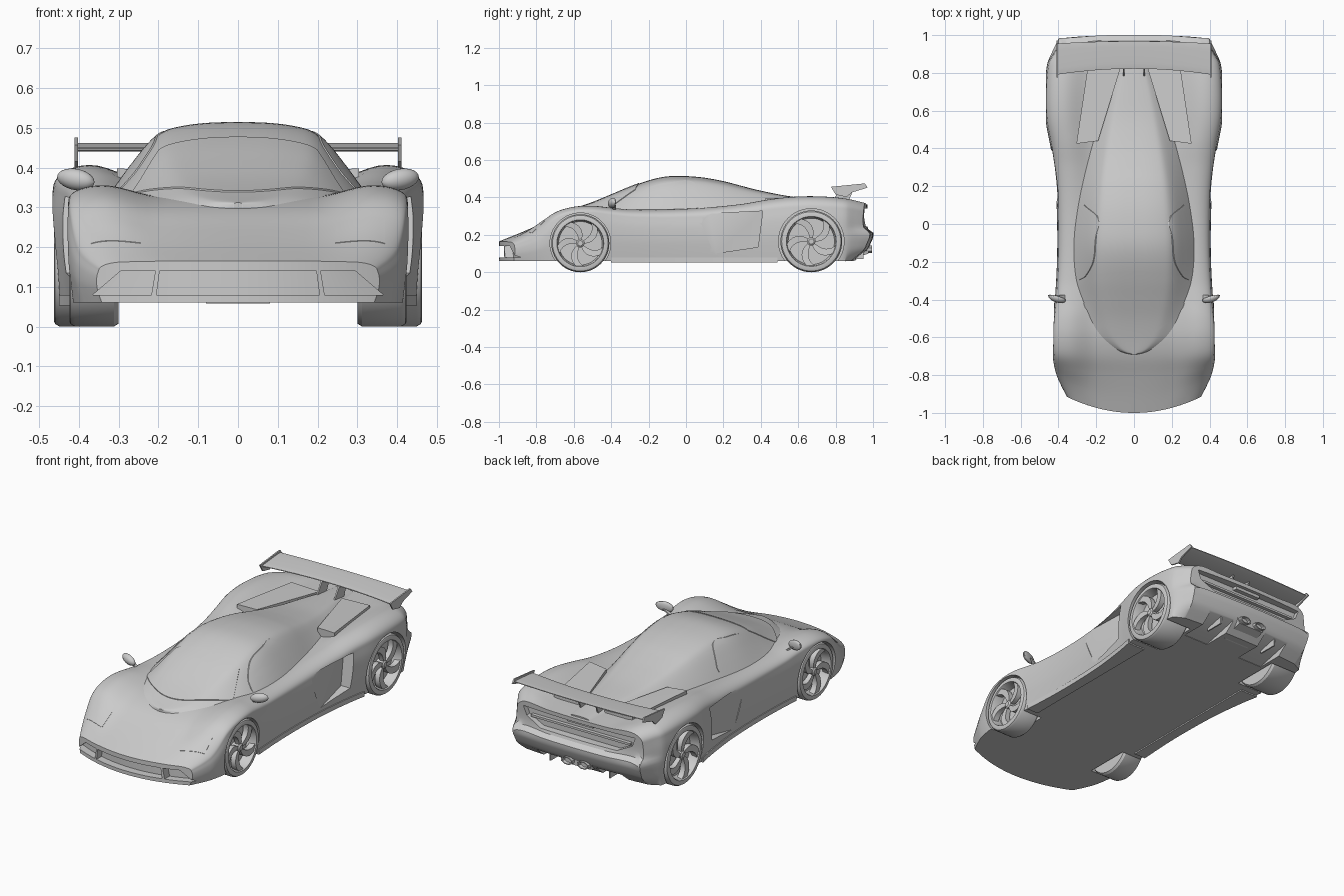
import bpy, bmesh
from math import sin, cos, pi, sqrt

if "Cube" in bpy.data.objects:
    bpy.data.objects.remove(bpy.data.objects["Cube"])

def lerp(a, b, t): return a + (b - a) * t
def clamp(t): return max(0.0, min(1.0, t))
def smooth(t):
    t = clamp(t)
    return t * t * (3 - 2 * t)

def curve(*p):
    """Smooth interpolation through (key, value) points."""
    def slope(i):
        a, b = p[max(i - 1, 0)], p[min(i + 1, len(p) - 1)]
        return (b[1] - a[1]) / (b[0] - a[0])
    def f(x):
        x = max(p[0][0], min(p[-1][0], x))
        i = next(k for k in range(len(p) - 1) if x <= p[k + 1][0])
        (x0, y0), (x1, y1) = p[i], p[i + 1]
        h = x1 - x0
        t = (x - x0) / h
        return ((2*t**3 - 3*t**2 + 1) * y0 + (t**3 - 2*t*t + t) * h * slope(i)
                + (3*t*t - 2*t**3) * y1 + (t**3 - t*t) * h * slope(i + 1))
    return f

def finish(name, bm, mirror=False):
    bmesh.ops.remove_doubles(bm, verts=bm.verts, dist=1e-5)
    bmesh.ops.recalc_face_normals(bm, faces=bm.faces)
    if mirror:
        g = bmesh.ops.duplicate(bm, geom=bm.verts[:] + bm.edges[:] + bm.faces[:])["geom"]
        for v in g:
            if isinstance(v, bmesh.types.BMVert): v.co.x *= -1
        bmesh.ops.reverse_faces(bm, faces=[f for f in g if isinstance(f, bmesh.types.BMFace)])
    me = bpy.data.meshes.new(name)
    bm.to_mesh(me)
    bm.free()
    ob = bpy.data.objects.new(name, me)
    bpy.context.collection.objects.link(ob)
    return ob

def add_block(bm, nx, ny, nz, f):
    """Surface of a subdivided box, shaped by f(u, v, w) with 0..1 inputs."""
    vs, n = {}, (nx, ny, nz)
    def V(k):
        if k not in vs: vs[k] = bm.verts.new(f(k[0] / nx, k[1] / ny, k[2] / nz))
        return vs[k]
    for ax in range(3):
        a, b = (ax + 1) % 3, (ax + 2) % 3
        for side in (0, n[ax]):
            for i in range(n[a]):
                for j in range(n[b]):
                    q = []
                    for di, dj in ((0, 0), (1, 0), (1, 1), (0, 1)):
                        k = [0, 0, 0]
                        k[ax], k[a], k[b] = side, i + di, j + dj
                        q.append(V(tuple(k)))
                    bm.faces.new(q)

def block(name, nx, ny, nz, f, mirror=False):
    bm = bmesh.new()
    add_block(bm, nx, ny, nz, f)
    return finish(name, bm, mirror)

def box(name, x, y, z, mirror=False):
    return block(name, 1, 1, 1, lambda u, v, w: (lerp(*x, u), lerp(*y, v), lerp(*z, w)), mirror)

def prism(name, a, b, mirror=False):
    """Solid between two matching outlines."""
    bm = bmesh.new()
    A, B = [bm.verts.new(p) for p in a], [bm.verts.new(p) for p in b]
    bm.faces.new(A)
    bm.faces.new(B[::-1])
    for i in range(len(A)):
        j = (i + 1) % len(A)
        bm.faces.new((A[i], A[j], B[j], B[i]))
    return finish(name, bm, mirror)

def lathe(name, prof, cy, cz, n=56):
    """Mirrored pair of solids turned about a sideways axle; prof = (radius, x)."""
    bm = bmesh.new()
    rings = [[bm.verts.new((x, cy + r * cos(2*pi*i/n), cz + r * sin(2*pi*i/n))) for i in range(n)]
             for r, x in prof]
    for a, b in zip(rings, rings[1:]):
        for i in range(n):
            bm.faces.new((a[i], a[(i+1) % n], b[(i+1) % n], b[i]))
    bm.faces.new(rings[0])
    bm.faces.new(rings[-1][::-1])
    return finish(name, bm, True)

def cut(ob, cutter):
    """Boolean cut; uses the first solver that gives a sound result."""
    cutter.hide_render = True
    before = len(ob.data.polygons)
    m = ob.modifiers.new("cut", 'BOOLEAN')
    m.operation, m.object = 'DIFFERENCE', cutter
    for solver in ('MANIFOLD', 'EXACT', 'FLOAT'):
        m.solver = solver
        dg = bpy.context.evaluated_depsgraph_get()
        dg.update()
        me = bpy.data.meshes.new_from_object(ob.evaluated_get(dg))
        if len(me.polygons) > before * .7 and len(me.polygons) != before:
            ob.data = me
            break
    ob.modifiers.remove(m)
    bpy.data.objects.remove(cutter)

# Body shape guides along the length
width = curve((-1, .355), (-.95, .385), (-.88, .41), (-.7, .43), (-.55, .432), (-.4, .418), (-.2, .407),
              (0, .406), (.2, .415), (.4, .44), (.55, .467), (.7, .472), (.85, .458), (.94, .425), (1, .398))
crest = curve((-1, .163), (-.9, .215), (-.8, .27), (-.7, .322), (-.6, .35), (-.5, .355), (-.4, .345),
              (-.3, .336), (-.1, .336), (.1, .345), (.3, .365), (.45, .39), (.6, .405), (.75, .404), (.9, .388), (1, .37))
deck = curve((-1, .165), (-.9, .205), (-.8, .248), (-.7, .293), (-.6, .32), (-.5, .328), (.2, .33),
             (.4, .345), (.6, .36), (.8, .365), (1, .362))
drop = curve((-1, .02), (-.85, .035), (-.6, .034), (-.1, .045), (.4, .055), (.7, .06), (1, .05))
flank = curve((0, .965), (.25, .985), (.5, 1), (.8, 1), (1, .985))
tail = curve((.06, -.10), (.12, -.03), (.15, -.015), (.185, 0), (.215, 0), (.235, -.03), (.37, -.03))

def top_z(x, s):
    t = clamp(abs(x) / (width(s) * .985))
    if t > .8:
        return crest(s) - drop(s) * (1 - sqrt(max(0, 1 - ((t - .8) / .2) ** 2)))
    return lerp(deck(s), crest(s), smooth((t - .46) / .34))

def bend(x, s):
    return .085 * (x / .355) ** 2 * smooth((-.65 - s) / .35)

def body_point(u, v, w):
    s, n = lerp(-1, 1, v), sin(pi / 2 * (2 * u - 1))
    x = n * width(s) * flank(w)
    z = lerp(.06, top_z(n * width(s) * .985, s), w)
    k = clamp((s - .85) / .15)
    return (x, s + bend(x, s) + k * (tail(z) - .02 * (x / .4) ** 2), z)

body = block("body_shell", 44, 96, 16, body_point)

# Openings: wheel arches, nose intake, side intakes, tail recess, diffuser tunnels
WHEELS = (("front", -.565, .155, .424, .162), ("rear", .67, .165, .463, .175))
for n, y, r, xo, arch in WHEELS:
    cut(body, lathe("arch_cutter", [(arch, .285), (arch, .6)], y, r))
for a, b, c, d in ((-.365, -.218, -.295, -.208), (-.205, .205, -.197, .197), (.218, .365, .208, .295)):
    def nose(u, v, w):
        x = lerp(lerp(a, b, u), lerp(c, d, u), w)
        return (x, lerp(-1.08, -.955, v) + .085 * (x / .355) ** 2, lerp(.08, .14, w))
    cut(body, block("intake_cutter", 12, 1, 1, nose))
side = ((.06, .31, .408), (.41, .327, .375), (.385, .135, .375), (.15, .10, .405))
cut(body, prism("side_cutter", [(x, y, z) for y, z, x in side], [(.6, y, z) for y, z, x in side], True))
rear = [(-.35, .34), (.35, .34), (.33, .29), (.24, .245), (-.24, .245), (-.33, .29)]
cut(body, prism("tail_cutter", [(x, .925, z) for x, z in rear], [(x, 1.1, z) for x, z in rear]))
cut(body, block("tunnel_cutter", 1, 1, 1, lambda u, v, w: (lerp(.11, .265, u), lerp(.74, 1.1, v),
                lerp(0, lerp(.062, .145, v), w)), True))

# Cabin and engine cover
roof = curve((-.69, .312), (-.6, .338), (-.5, .372), (-.4, .413), (-.3, .455), (-.2, .491), (-.12, .51), (-.04, .515),
             (.08, .508), (.2, .487), (.3, .461), (.4, .436), (.55, .407), (.7, .391), (.83, .38), (.95, .37))
base = curve((-.69, .02), (-.68, .075), (-.65, .135), (-.6, .20), (-.5, .262), (-.4, .30), (-.3, .322), (-.15, .332),
             (0, .325), (.2, .295), (.4, .24), (.55, .19), (.7, .14), (.83, .095), (.95, .08))
arc = curve((0, 1), (.25, .985), (.45, .94), (.58, .87), (.68, .72), (.8, .47), (.9, .24), (1, 0))

def cab_z(x, y):
    b = deck(y) - .012
    return lerp(b, roof(y), arc(clamp(abs(x) / base(y))))

def cab_x(y, z):
    lo, hi = 0, base(y)
    for _ in range(24):
        m = (lo + hi) / 2
        lo, hi = (m, hi) if cab_z(m, y) > z else (lo, m)
    return lo

def cabin_point(u, v, w):
    y = -.69 + 1.64 * v ** 1.35
    x = (2 * u - 1) * base(y)
    return (x, y, lerp(deck(y) - .04, cab_z(x, y), w))

block("cabin", 44, 72, 1, cabin_point)

# Windscreen and side windows, thin panes on the cabin surface
def screen(u, v, w):
    U = 2 * u - 1
    x, y = U * lerp(.27, .2, v), lerp(-.6 + .17 * U * U, -.25 - .02 * U * U, v)
    return (x, y, cab_z(x, y) + lerp(-.006, .004, w))
block("windscreen", 32, 16, 1, screen)

win_top = curve((-.297, .352), (-.28, .388), (-.195, .455), (-.08, .482), (.04, .482), (.10, .39))
def side_pane(u, v, w):
    y = lerp(-.297, .10, u)
    z = lerp(lerp(.342, .37, u), win_top(y), v)
    return (cab_x(y, z) + lerp(-.006, .004, w), y, z)
block("side_windows", 28, 10, 1, side_pane, True)

# Headlight covers and rear deck panels
def lamp(u, v, w):
    s = lerp(-.90, -.79, v)
    x = lerp(.245, .37, u)
    return (x, s + bend(x, s), top_z(x, s) + lerp(-.004, .0015, w))
block("headlight_covers", 10, 8, 1, lamp, True)

def deck_panel(u, v, w):
    y = lerp(.425, .83, v)
    x = lerp(lerp(.19, .07, v), lerp(.305, .245, v), u)
    return (x, y + .015 * (1 - u) * (1 - v), lerp(.34, lerp(.392, .378, v) + .006 * u, w))
block("rear_deck_panels", 4, 8, 1, deck_panel, True)

# Sills
block("sills", 1, 20, 1, lambda u, v, w: (lerp(.34, width(lerp(-.40, .49, v)) * .975 + .004, u),
      lerp(-.40, .49, v), lerp(.053, .08, w)), True)

# Wheels: tyre with dished rim, curved spokes, hub
for n, cy, R, xo, arch in WHEELS:
    lathe(n + "_tyres", [(.02, .30), (R*.95, .30), (R, .312), (R, xo - .014), (R*.96, xo - .003), (R*.92, xo),
          (R*.81, xo), (R*.79, xo - .006), (R*.75, xo - .055), (.02, xo - .055)], cy, R)
    lathe(n + "_hubs", [(.022, xo - .06), (.022, xo - .014), (.014, xo - .008), (.004, xo - .008)], cy, R, 20)
    bm = bmesh.new()
    for k in range(5):
        def spoke(u, v, w):
            r = lerp(.08, .8, u) * R
            a = 2*pi*k/5 + pi/2 + .6 * u * u + (v - .5) * lerp(.9, .36, sqrt(u))
            return (lerp(xo - .04, xo - lerp(.016, .006, u), w), cy + r * cos(a), R + r * sin(a))
        add_block(bm, 8, 1, 1, spoke)
    finish(n + "_spokes", bm, True)

# Mirrors
bm = bmesh.new()
bmesh.ops.create_uvsphere(bm, u_segments=20, v_segments=12, radius=1)
for v in bm.verts:
    x, y, z = v.co
    v.co = (.408 + .047 * x, -.39 + (.026 if y < 0 else .01) * y + .012 * x, .37 + .027 * z + .006 * x)
finish("mirror_heads", bm, True)
block("mirror_stalks", 1, 1, 3, lambda u, v, w: (lerp(.345, .395, w) + .014 * u,
      lerp(-.395, -.375, v), lerp(.325, .36, w)), True)

# Rear wing, end plates, supports
def wing(u, v, w):
    x = lerp(-.405, .405, u)
    q = (x / .4) ** 2
    y = lerp(.822 - .03 * q, .968 - .012 * q, v)
    return (x, y, .446 + .014 * v * v + (w - .5) * lerp(.004, .016, max(0, sin(pi * v)) ** .6))
block("rear_wing", 20, 10, 1, wing)
plate = ((.775, .457), (.955, .475), (.972, .453), (.885, .426), (.86, .402), (.80, .415))
prism("wing_end_plates", [(.403, y, z) for y, z in plate], [(.411, y, z) for y, z in plate], True)
stay = ((.77, .36), (.86, .36), (.90, .452), (.825, .446))
prism("wing_supports", [(.05, y, z) for y, z in stay], [(.058, y, z) for y, z in stay], True)

# Tail details: recessed bar, diffuser, exhausts
box("tail_bar", (-.31, .31), (.91, .945), (.285, .297))
block("diffuser_centre", 1, 1, 1, lambda u, v, w: (lerp(-.1, .1, u) * lerp(1, .8, 1 - w), lerp(.85, .975, v),
      lerp(lerp(.058, .1, v), .15, w)))
box("diffuser_fins", (.182, .19), (.84, .95), (.07, .14), True)
bm = bmesh.new()
ring = [[bm.verts.new((.05 + r * 1.7 * cos(pi*i/4 + pi/8), y, .122 + r * sin(pi*i/4 + pi/8))) for i in range(8)]
        for r, y in ((.02, .93), (.022, .995), (.017, .995), (.015, .978))]
for a, b in zip(ring, ring[1:]):
    for i in range(8): bm.faces.new((a[i], a[(i+1) % 8], b[(i+1) % 8], b[i]))
bm.faces.new(ring[-1])
finish("exhaust_tips", bm, True)

# Smooth shading with crisp edges
for ob in bpy.context.scene.objects:
    ob.select_set(True)
    bpy.context.view_layer.objects.active = ob
bpy.ops.object.shade_smooth_by_angle(angle=.55)
